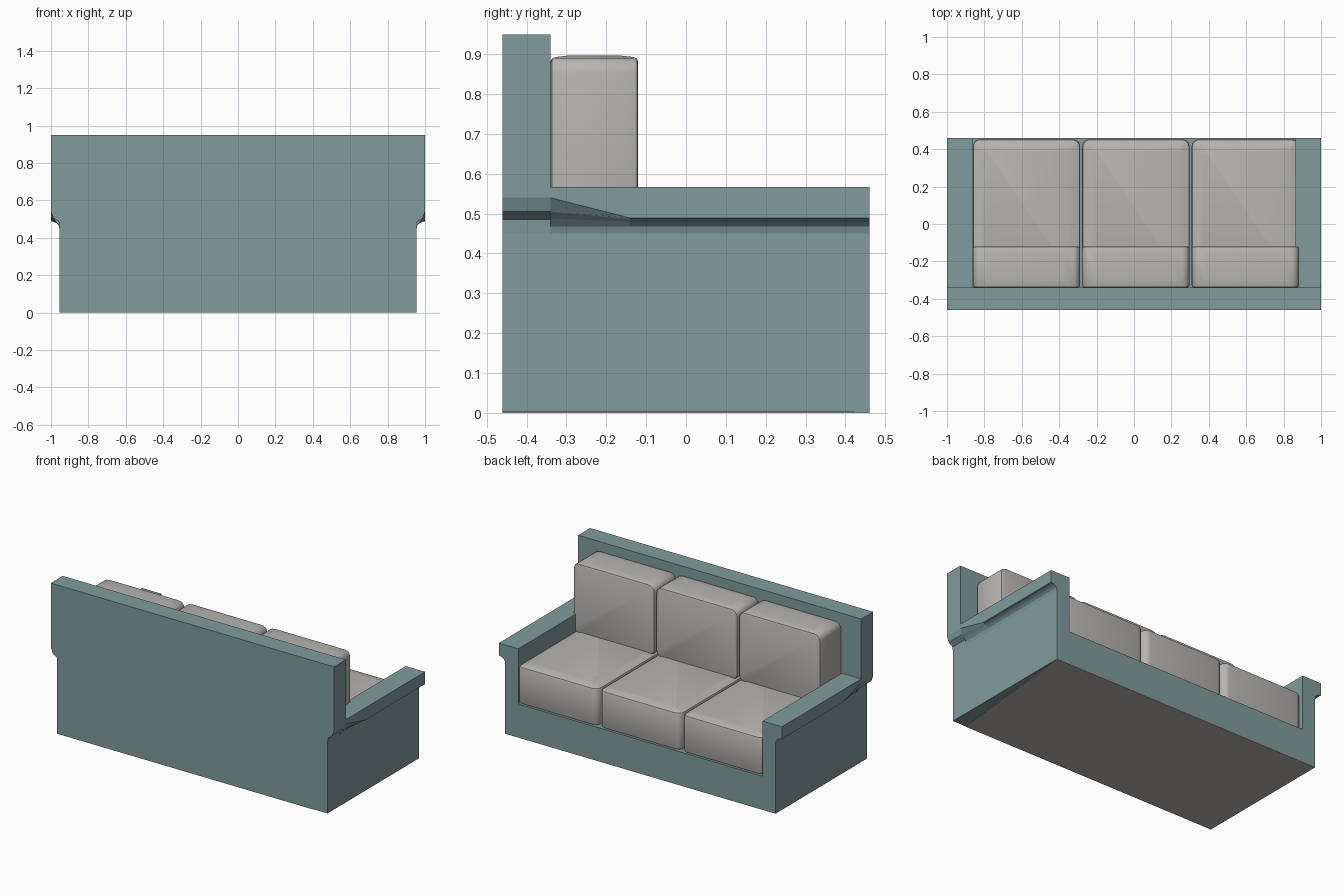
import bpy, bmesh

if "Cube" in bpy.data.objects:
    bpy.data.objects.remove(bpy.data.objects["Cube"])

def material(name, rgb):
    m = bpy.data.materials.new(name)
    m.diffuse_color = (*rgb, 1)
    m.use_nodes = True
    m.node_tree.nodes["Principled BSDF"].inputs["Base Color"].default_value = m.diffuse_color
    return m

TEAL = material("teal_fabric", (0.22, 0.33, 0.33))
GREY = material("warm_grey_fabric", (0.48, 0.465, 0.44))

def finish(bm, name, mat):
    bmesh.ops.recalc_face_normals(bm, faces=bm.faces)
    me = bpy.data.meshes.new(name)
    bm.to_mesh(me)
    bm.free()
    me.materials.append(mat)
    ob = bpy.data.objects.new(name, me)
    bpy.context.collection.objects.link(ob)
    return ob

def loft(name, sections, mat):
    # closed rings of equal length joined and capped
    bm = bmesh.new()
    rings = [[bm.verts.new(p) for p in s] for s in sections]
    n = len(rings[0])
    for a, b in zip(rings, rings[1:]):
        for i in range(n):
            bm.faces.new((a[i], a[(i + 1) % n], b[(i + 1) % n], b[i]))
    bm.faces.new(rings[0])
    bm.faces.new(rings[-1])
    return finish(bm, name, mat)

def smooth(ob):
    bpy.ops.object.select_all(action='DESELECT')
    ob.select_set(True)
    bpy.context.view_layer.objects.active = ob
    bpy.ops.object.shade_smooth_by_angle(angle=0.6)

def cushion(name, lo, hi, axis, crown):
    # box with large corners along one axis, small rims, and a slight crown
    bm = bmesh.new()
    bmesh.ops.create_cube(bm, size=1)
    for v in bm.verts:
        for i in range(3):
            v.co[i] = lo[i] if v.co[i] < 0 else hi[i]
    along = [e for e in bm.edges
             if abs(e.verts[0].co[axis] - e.verts[1].co[axis]) > 0.05]
    bmesh.ops.bevel(bm, geom=along, offset=0.04, segments=4, profile=0.5, affect='EDGES')
    bm.normal_update()
    rim = [e for e in bm.edges if len(e.link_faces) == 2
           and e.link_faces[0].normal.angle(e.link_faces[1].normal) > 1.2]
    bmesh.ops.bevel(bm, geom=rim, offset=0.012, segments=2, profile=0.5, affect='EDGES')
    bm.normal_update()
    top = max(bm.faces, key=lambda f: f.calc_center_median().z * 10 + f.normal.z)
    bmesh.ops.inset_region(bm, faces=[top], thickness=0.05, depth=crown)
    ob = finish(bm, name, GREY)
    smooth(ob)

# Backrest with rounded overhang at its ends
half = [(0.955, 0.002), (0.955, 0.45), (0.958, 0.485), (0.987, 0.505), (1, 0.54), (1, 0.95)]
outline = half + [(-x, z) for x, z in reversed(half)]
loft("backrest", [[(x, y, z) for x, z in outline] for y in (-0.46, -0.34)], TEAL)

# Arms: overhang blends from the backrest shape to a flat-edged armrest
rear = [(0.863, 0.002), (0.955, 0.002), (0.955, 0.45), (0.96, 0.468), (0.975, 0.488),
        (0.987, 0.505), (1, 0.54), (1, 0.567), (0.863, 0.567)]
front = [(0.863, 0.002), (0.955, 0.002), (0.955, 0.45), (0.96, 0.468), (0.972, 0.479),
         (0.986, 0.486), (1, 0.489), (1, 0.567), (0.863, 0.567)]
for side, s in (("left", -1), ("right", 1)):
    loft(side + "_arm", [[(s * x, y, z) for x, z in sec]
         for y, sec in ((-0.34, rear), (-0.14, front), (0.46, front))], TEAL)

# Seat base and underside lining
base = [(-0.863, -0.34), (0.863, -0.34), (0.863, 0.46), (-0.863, 0.46)]
loft("seat_base", [[(x, y, z) for x, y in base] for z in (0.002, 0.215)], TEAL)
lining = [(-0.955, -0.46), (0.86, -0.46), (0.955, 0.46), (-0.955, 0.46)]
loft("underside_lining", [[(x, y, z) for x, y in lining] for z in (0, 0.002)], GREY)

# Three seat cushions and three back cushions
for i, cx in enumerate((-0.575, 0.01, 0.595)):
    a, b = cx - 0.287, cx + 0.287
    cushion(f"seat_cushion_{i + 1}", (a, -0.335, 0.215), (b, 0.453, 0.452), 2, 0.008)
    cushion(f"back_cushion_{i + 1}", (a, -0.34, 0.445), (b, -0.12, 0.893), 1, 0.004)
